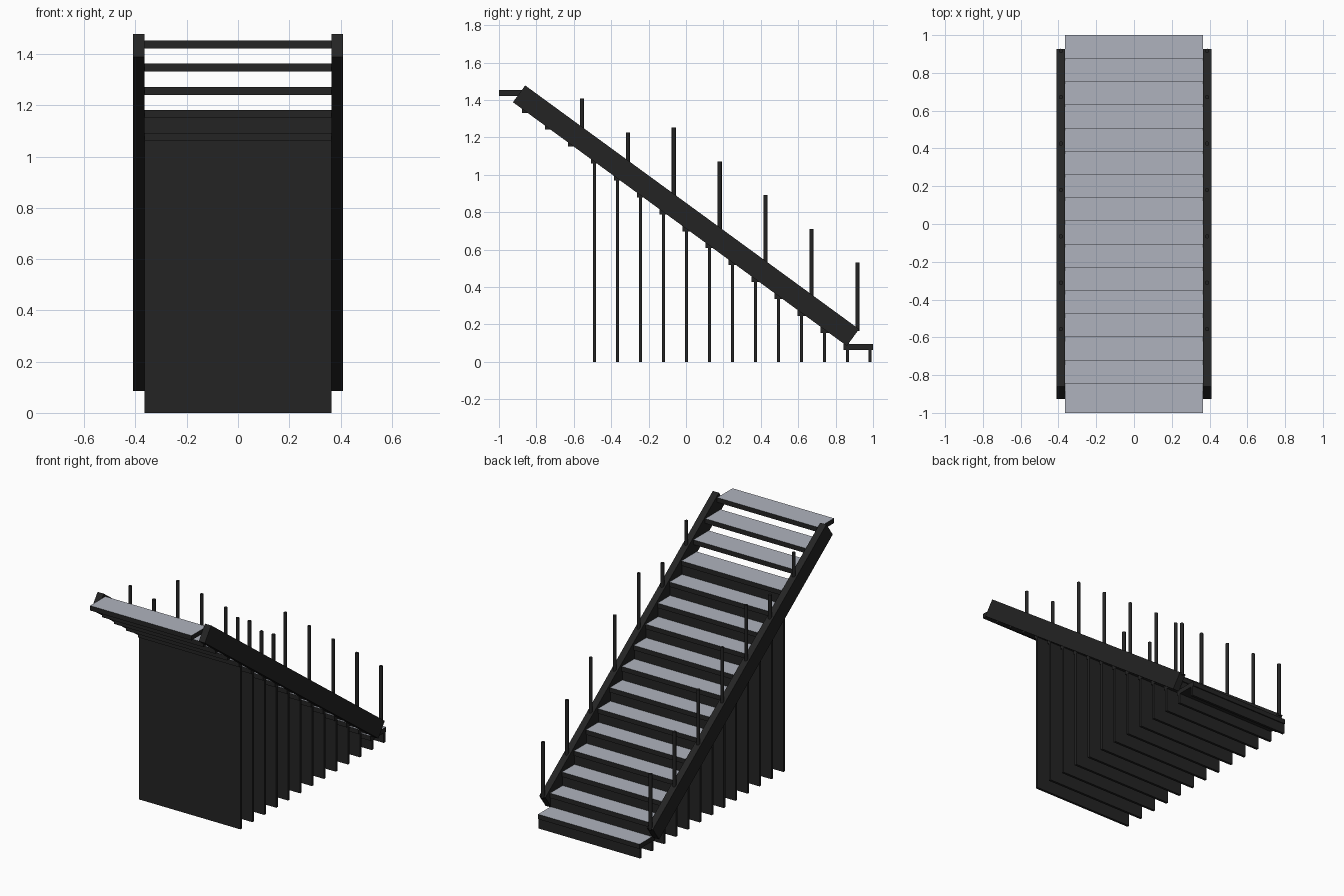
import bpy, bmesh, math
from mathutils import Matrix, Vector

cube = bpy.data.objects.get("Cube")
if cube:
    bpy.data.objects.remove(cube, do_unlink=True)


def material(name, color):
    m = bpy.data.materials.new(name)
    m.use_nodes = True
    m.diffuse_color = (*color, 1)
    m.node_tree.nodes["Principled BSDF"].inputs["Base Color"].default_value = (*color, 1)
    return m


DARK = material("charcoal", (0.017, 0.017, 0.017))
TOP = material("pale_slate", (0.43, 0.45, 0.51))


def finish(name, bm, *mats):
    mesh = bpy.data.meshes.new(name)
    bm.to_mesh(mesh)
    bm.free()
    for m in mats:
        mesh.materials.append(m)
    obj = bpy.data.objects.new(name, mesh)
    bpy.context.collection.objects.link(obj)
    return obj


def box(name, center, size, tilt=0.0, mats=(DARK,)):
    bm = bmesh.new()
    matrix = (Matrix.Translation(center) @ Matrix.Rotation(tilt, 4, 'X')
              @ Matrix.Diagonal((*size, 1)))
    bmesh.ops.create_cube(bm, size=1, matrix=matrix)
    bm.normal_update()
    if len(mats) > 1:  # second colour on the upward face
        for f in bm.faces:
            f.material_index = int(f.normal.z > 0.9)
    return finish(name, bm, *mats)


STEPS, CLOSED = 16, 13
RUN, RISE = 0.1228, 0.0905
WIDTH, DEPTH, THICK = 0.73, 0.158, 0.031
FIRST_TOP = 0.0955

# Treads, with riser panels down to the floor under the lower ones
for i in range(STEPS):
    nose = 1 - RUN * i
    top = FIRST_TOP + RISE * i
    box(f"tread_{i + 1}", (0, nose - DEPTH / 2, top - THICK / 2),
        (WIDTH, DEPTH, THICK), mats=(DARK, TOP))
    if i < CLOSED:
        height = top - THICK
        box(f"riser_{i + 1}", (0, nose - 0.015, height / 2), (WIDTH, 0.016, height))

# Sloping side beams and their railing posts
upper, lower = Vector((0, -0.8925, 1.433)), Vector((0, 0.8925, 0.13))
slope = lower - upper
tilt = math.atan2(slope.z, slope.y)
for side, sx in (("left", 1), ("right", -1)):
    mid = (upper + lower) / 2
    box(f"stringer_{side}", (sx * 0.387, mid.y, mid.z),
        (0.044, slope.length, 0.111), tilt)
    for k in range(7):
        base = 0.165 + 0.1808 * k
        top = base + (0.365 if k < 5 else 0.157)
        bm = bmesh.new()
        bmesh.ops.create_cone(
            bm, cap_ends=True, segments=16, radius1=0.011, radius2=0.011,
            depth=top - base,
            matrix=Matrix.Translation((sx * 0.387, 0.917 - 0.2456 * k, (base + top) / 2)))
        for f in bm.faces:
            f.smooth = len(f.verts) == 4
        for e in bm.edges:
            e.smooth = all(len(f.verts) == 4 for f in e.link_faces)
        finish(f"post_{side}_{k + 1}", bm, DARK)
